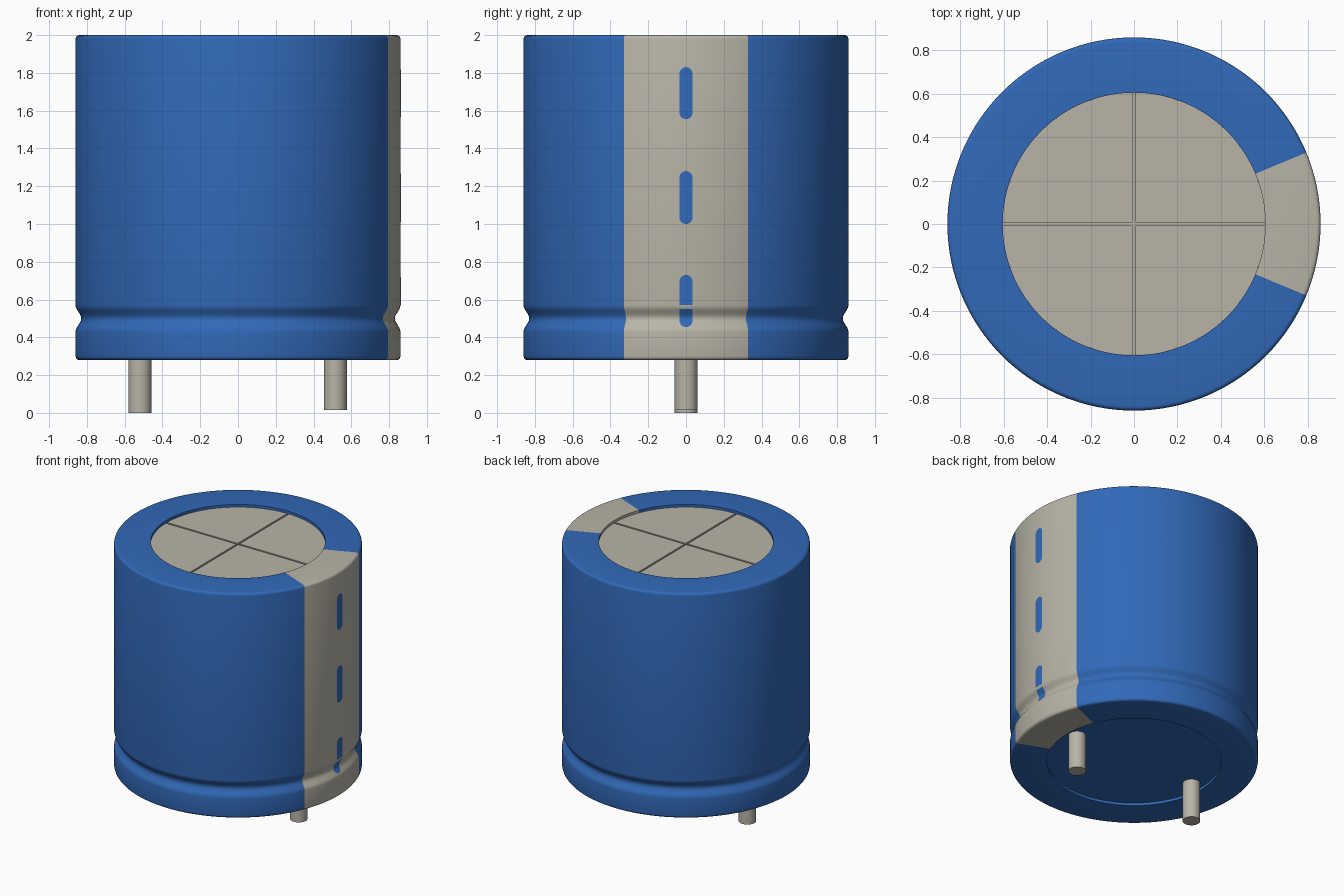
import bpy, bmesh, math

cube = bpy.data.objects.get("Cube")
if cube:
    bpy.data.objects.remove(cube, do_unlink=True)

R, RIM = 0.86, 0.605            # outer radius, radius of the end openings
BOTTOM, TOP = 0.28, 2.0
DISC_Z = 1.98                   # recessed top surface
SEGMENTS = 128
STRIPE = math.radians(22.5)     # half angle of the grey stripe


def material(name, rgb):
    m = bpy.data.materials.new(name)
    m.use_nodes = True
    m.diffuse_color = (*rgb, 1)
    m.node_tree.nodes["Principled BSDF"].inputs["Base Color"].default_value = (*rgb, 1)
    return m


blue = material("sleeve blue", (0.031, 0.141, 0.480))
grey = material("warm grey", (0.479, 0.456, 0.386))


def finish(name, bm, mats, smooth=True):
    bmesh.ops.recalc_face_normals(bm, faces=bm.faces)
    me = bpy.data.meshes.new(name)
    bm.to_mesh(me)
    bm.free()
    for m in mats:
        me.materials.append(m)
    ob = bpy.data.objects.new(name, me)
    bpy.context.collection.objects.link(ob)
    if smooth:
        bpy.ops.object.select_all(action='DESELECT')
        ob.select_set(True)
        bpy.context.view_layer.objects.active = ob
        bpy.ops.object.shade_smooth_by_angle(angle=math.radians(35))
    return ob


def wall_radius(z):
    """Radius of the can wall, with the crimped groove near the bottom."""
    d = (z - 0.5) / 0.07
    return R - (0.015 * (1 + math.cos(math.pi * d)) if abs(d) < 1 else 0)


def lathe(bm, profile):
    """Revolve (radius, z) points around z; both ends are closed with caps."""
    rings = []
    for r, z in profile:
        rings.append([bm.verts.new((r * math.cos(2 * math.pi * i / SEGMENTS),
                                    r * math.sin(2 * math.pi * i / SEGMENTS), z))
                      for i in range(SEGMENTS)])
    for a, b in zip(rings, rings[1:]):
        for i in range(SEGMENTS):
            j = (i + 1) % SEGMENTS
            bm.faces.new((a[i], a[j], b[j], b[i]))
    return bm.faces.new(rings[0]), bm.faces.new(rings[-1])


# Can body: recessed ends, rounded corners, crimped groove
F = 0.02
corner = [math.radians(a) for a in (0, 22.5, 45, 67.5, 90)]
profile = [(RIM, BOTTOM + 0.02), (RIM, BOTTOM)]
profile += [(R - F + F * math.sin(a), BOTTOM + F - F * math.cos(a)) for a in corner]
profile += [(wall_radius(0.43 + 0.01 * i), 0.43 + 0.01 * i) for i in range(15)]
profile += [(R - F + F * math.cos(a), TOP - F + F * math.sin(a)) for a in corner]
profile += [(RIM, TOP), (RIM, DISC_Z - 0.012)]
bm = bmesh.new()
bottom_cap, top_cap = lathe(bm, profile)
for f in bm.faces:
    c = f.calc_center_median()
    if f not in (bottom_cap, top_cap) and abs(math.atan2(c.y, c.x)) < STRIPE:
        f.material_index = 1
top_cap.material_index = 1
finish("can_body", bm, [blue, grey])

# Top disc: four quadrants separated by a scored cross
GAP = 0.007
bm = bmesh.new()
a0 = math.asin(GAP / RIM)
for q in range(4):
    pts = [(GAP, GAP)]
    for i in range(33):
        a = a0 + (math.pi / 2 - 2 * a0) * i / 32
        pts.append((RIM * math.cos(a), RIM * math.sin(a)))
    c, s = round(math.cos(q * math.pi / 2)), round(math.sin(q * math.pi / 2))
    pts = [(c * x - s * y, s * x + c * y) for x, y in pts]
    low = [bm.verts.new((x, y, DISC_Z - 0.013)) for x, y in pts]
    high = [bm.verts.new((x, y, DISC_Z)) for x, y in pts]
    bm.faces.new(low[::-1])
    bm.faces.new(high)
    for i in range(len(pts)):
        j = (i + 1) % len(pts)
        bm.faces.new((low[i], low[j], high[j], high[i]))
finish("top_disc_quadrants", bm, [grey], smooth=False)


# Blue dashes on the stripe, following the wall; ends are round or square
def dash(name, z0, z1, round_low=True, round_high=True):
    w, rows = 0.035, []
    zs = [z0 + (z1 - z0) * i / 16 for i in range(17)]
    if round_low:
        zs += [z0 + w * (1 - math.cos(math.pi * i / 12)) for i in range(1, 7)]
    if round_high:
        zs += [z1 - w * (1 - math.cos(math.pi * i / 12)) for i in range(1, 7)]
    bm = bmesh.new()
    for z in sorted(set(round(v, 4) for v in zs)):
        d = 0
        if round_low:
            d = max(d, z0 + w - z)
        if round_high:
            d = max(d, z - (z1 - w))
        h = max(math.sqrt(max(w * w - d * d, 0)), 0.004)
        r = wall_radius(z) + 0.002
        rows.append([bm.verts.new((math.sqrt(r * r - (h * t) ** 2), h * t, z))
                     for t in (-1, -0.5, 0, 0.5, 1)])
    for a, b in zip(rows, rows[1:]):
        for i in range(4):
            bm.faces.new((a[i], a[i + 1], b[i + 1], b[i]))
    ob = finish(name, bm, [blue])
    if ob.data.polygons[0].normal.x < 0:
        ob.data.flip_normals()


dash("stripe_dash_top", 1.555, 1.83)
dash("stripe_dash_middle", 1.0, 1.28)
dash("stripe_dash_lower", 0.57, 0.73, round_low=False)
dash("stripe_dash_groove", 0.455, 0.55, round_high=False)

# Two terminal pins, one slightly shorter
for name, x, z0 in (("right_pin", -0.52, 0.0), ("left_pin", 0.515, 0.015)):
    bm = bmesh.new()
    z1 = BOTTOM + 0.05
    bmesh.ops.create_cone(bm, cap_ends=True, segments=32, radius1=0.061,
                          radius2=0.061, depth=z1 - z0)
    bmesh.ops.translate(bm, verts=bm.verts, vec=(x, 0, (z0 + z1) / 2))
    finish(name, bm, [grey])
